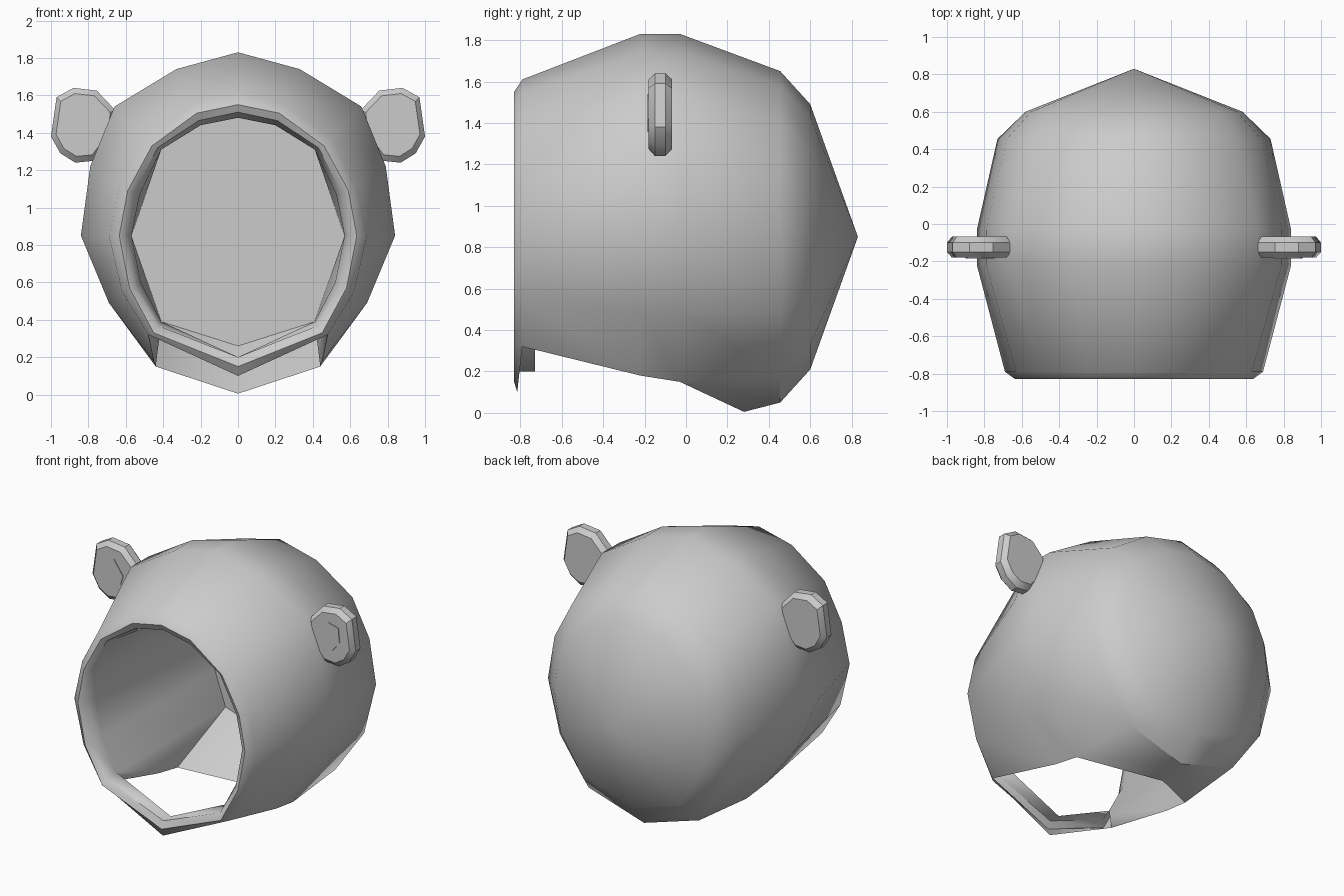
import bpy, bmesh, math

if "Cube" in bpy.data.objects:
    bpy.data.objects.remove(bpy.data.objects["Cube"])


def finish(name, bm, angle):
    """Turn a half mesh into a mirrored, smooth-shaded object."""
    bmesh.ops.recalc_face_normals(bm, faces=bm.faces)
    me = bpy.data.meshes.new(name)
    bm.to_mesh(me)
    bm.free()
    ob = bpy.data.objects.new(name, me)
    bpy.context.collection.objects.link(ob)
    bpy.ops.object.select_all(action='DESELECT')
    ob.select_set(True)
    bpy.context.view_layer.objects.active = ob
    bpy.ops.object.shade_smooth_by_angle(angle=math.radians(angle))
    mod = ob.modifiers.new("mirror", 'MIRROR')
    mod.use_clip = True
    return ob


def ring(bm, y, pts):
    return [bm.verts.new((p[0], p[2] if len(p) > 2 else y, p[1])) for p in pts]


def bridge(bm, a, b, closed=False):
    n = len(a)
    for i in range(n if closed else min(n, len(b)) - 1):
        j = (i + 1) % n
        bm.faces.new((a[i], a[j], b[j], b[i]))


# Hood shell: half cross-sections (x, z) from crown to chin
bm = bmesh.new()
mid = [(0, 1.83), (.33, 1.74), (.66, 1.54), (.79, 1.22), (.84, .85), (.69, .49)]
front = ring(bm, -.79, [(0, 1.61), (.25, 1.55), (.50, 1.37), (.63, 1.12), (.69, .85),
                        (.62, .55), (.48, .32), (0, .10, -.815)])
mid_a = ring(bm, -.22, mid + [(.45, .18)])
mid_b = ring(bm, -.03, mid + [(.44, .15), (0, .005, .28)])
back_a = ring(bm, .455, [(0, 1.65), (.28, 1.58), (.55, 1.40), (.68, 1.15), (.73, .85),
                         (.64, .49), (.42, .18), (0, .05)])
back_b = ring(bm, .60, [(0, 1.49), (.24, 1.43), (.46, 1.26), (.55, 1.07), (.58, .85),
                        (.53, .58), (.37, .33), (0, .21)])
tip = bm.verts.new((0, .83, .85))
for a, b in ((front, mid_a), (mid_a, mid_b), (mid_b, back_a), (back_a, back_b)):
    bridge(bm, a, b)
for i in range(7):
    bm.faces.new((back_b[i], back_b[i + 1], tip))

# Rolled face-opening rim
rim = ring(bm, -.83, [(0, 1.55), (.22, 1.505), (.46, 1.33), (.59, 1.09), (.635, .85),
                      (.58, .57), (.45, .33), (0, .15)])
lip = ring(bm, -.81, [(0, 1.51), (.21, 1.465), (.43, 1.32), (.555, 1.08), (.60, .85),
                      (.55, .58), (.43, .37), (0, .20)])
inner = [(0, 1.48), (.20, 1.44), (.41, 1.31), (.525, 1.07), (.57, .85), (.52, .60), (.41, .39)]
tube_a = ring(bm, -.73, inner + [(0, .20)])
bridge(bm, front, rim)
bridge(bm, rim, lip)
bridge(bm, lip, tube_a)

# Inner cavity with flat back wall
inner[3], inner[5] = (.49, 1.08), (.49, .62)
tube_b = ring(bm, .45, inner + [(0, .26)])
bridge(bm, tube_a[:7], tube_b[:7])
bm.faces.new(tube_b)

# Neck hole: walls joining the cavity to the outer shell
bm.faces.new((tube_a[6], front[6], mid_a[6]))
bm.faces.new((tube_a[6], mid_a[6], mid_b[6], tube_b[6]))
bm.faces.new((tube_b[6], mid_b[6], mid_b[7], tube_b[7]))
finish("hood_shell", bm, 40)

# Ears: bevelled discs with a recessed inner patch
bm = bmesh.new()
outline = [(.655, 1.52), (.755, 1.625), (.88, 1.64), (.97, 1.59), (1.0, 1.38),
           (.95, 1.29), (.87, 1.24), (.77, 1.25), (.67, 1.38)]
cx, cz, cy = .83, 1.45, -.125


def ear_loop(s, dy):
    return ring(bm, cy + dy, [(cx + (x - cx) * s, cz + (z - cz) * s) for x, z in outline])


loops = [ear_loop(.84, .058), ear_loop(1, .025), ear_loop(1, -.025), ear_loop(.84, -.055)]
for a, b in zip(loops, loops[1:]):
    bridge(bm, a, b, True)
bm.faces.new(loops[0])
patch = [(.745, 1.44), (.815, 1.54), (.89, 1.52), (.90, 1.42), (.845, 1.355), (.765, 1.375)]
bm.faces.new(loops[3])
inset = ring(bm, cy - .055, patch)
raised = ring(bm, cy - .06, patch)
bridge(bm, inset, raised, True)
bm.faces.new(raised)
finish("ears", bm, 35)
